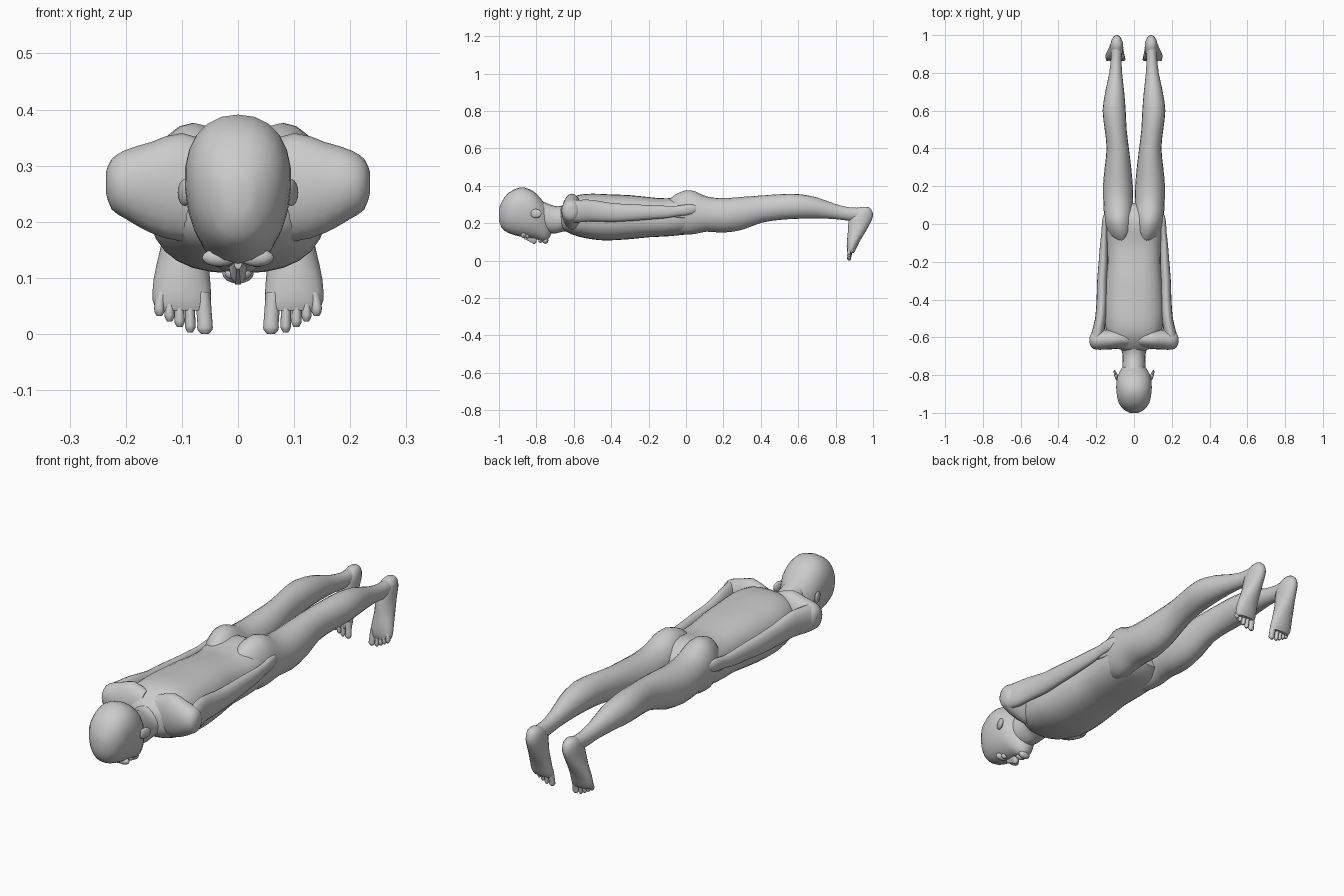
import bpy, bmesh, math
from mathutils import Vector

skin = bpy.data.materials.new("grey_skin")
skin.diffuse_color = (0.6, 0.6, 0.6, 1)


def smooth_stations(st, steps):
    """Catmull-Rom interpolation between cross-sections."""
    out = []
    for i in range(len(st) - 1):
        p0, p1, p2, p3 = st[max(i - 1, 0)], st[i], st[i + 1], st[min(i + 2, len(st) - 1)]
        for k in range(steps):
            t = k / steps
            out.append([0.5 * (2 * b + (c - a) * t + (2 * a - 5 * b + 4 * c - d) * t * t
                               + (3 * b - a - 3 * c + d) * t ** 3)
                        for a, b, c, d in zip(p0, p1, p2, p3)])
    out.append(list(st[-1]))
    return out


def loft(name, axis, st, sides=20, steps=2, power=2.0, taper=0.0, mirror=False):
    """Skin oval sections: (position, centre u, low v, high v, radius u).
    axis y: u=x, v=z.  axis z: u=x, v=y.  axis x: u=y, v=z."""
    place = {'y': lambda p, u, v: (u, p, v),
             'z': lambda p, u, v: (u, v, p),
             'x': lambda p, u, v: (p, u, v)}[axis]
    bm = bmesh.new()
    rings = []
    for p, cu, lo, hi, ru in smooth_stations(st, steps):
        ring = []
        for k in range(sides):
            a = 2 * math.pi * k / sides
            c, s = math.cos(a), math.sin(a)
            c = math.copysign(abs(c) ** (2 / power), c)
            s = math.copysign(abs(s) ** (2 / power), s)
            u = cu + ru * c * (1 + taper * s)
            ring.append(bm.verts.new(place(p, u, (lo + hi) / 2 + (hi - lo) / 2 * s)))
        rings.append(ring)
    for a, b in zip(rings, rings[1:]):
        for k in range(sides):
            j = (k + 1) % sides
            bm.faces.new((a[k], a[j], b[j], b[k]))
    bm.faces.new(rings[0])
    bm.faces.new(rings[-1])
    return finish(name, bm, mirror)


def blob(name, centre, radii, mirror=False, tilt=0.0):
    """Small ellipsoid, optionally turned about z."""
    bm = bmesh.new()
    bmesh.ops.create_uvsphere(bm, u_segments=12, v_segments=8, radius=1)
    for v in bm.verts:
        x, y, z = (v.co[i] * radii[i] for i in range(3))
        ct, sn = math.cos(tilt), math.sin(tilt)
        v.co = Vector((x * ct - y * sn, x * sn + y * ct, z)) + Vector(centre)
    return finish(name, bm, mirror)


def finish(name, bm, mirror):
    if mirror:
        geo = bmesh.ops.duplicate(bm, geom=bm.verts[:] + bm.edges[:] + bm.faces[:])["geom"]
        for v in geo:
            if isinstance(v, bmesh.types.BMVert):
                v.co.x *= -1
    bmesh.ops.recalc_face_normals(bm, faces=bm.faces[:])
    me = bpy.data.meshes.new(name)
    bm.to_mesh(me)
    bm.free()
    me.materials.append(skin)
    ob = bpy.data.objects.new(name, me)
    bpy.context.collection.objects.link(ob)
    bpy.ops.object.select_all(action='DESELECT')
    ob.select_set(True)
    bpy.context.view_layer.objects.active = ob
    bpy.ops.object.shade_smooth_by_angle(angle=math.radians(50))
    return ob


# Head, neck and facial features
loft("head", 'y', [
    (-1.0, 0, .215, .275, .022), (-.985, 0, .175, .315, .05), (-.95, 0, .148, .362, .08),
    (-.89, 0, .130, .391, .093), (-.84, 0, .122, .383, .093), (-.80, 0, .115, .358, .085),
    (-.765, 0, .103, .318, .066), (-.74, 0, .108, .29, .048), (-.72, 0, .145, .27, .03)],
    sides=24, taper=.1, power=2.2)
loft("neck", 'y', [
    (-.80, 0, .17, .33, .055), (-.75, 0, .15, .31, .062), (-.70, 0, .145, .292, .060),
    (-.66, 0, .155, .295, .07), (-.61, 0, .16, .32, .10)])
loft("nose", 'y', [
    (-.865, 0, .115, .15, .008), (-.835, 0, .100, .15, .011), (-.81, 0, .087, .15, .016),
    (-.80, 0, .098, .15, .014)], sides=10)
blob("brow", (.034, -.868, .136), (.03, .014, .016), True)
blob("eye", (.034, -.848, .131), (.015, .010, .012), True)
blob("lips", (0, -.778, .108), (.024, .012, .013))
blob("chin", (0, -.752, .108), (.028, .016, .018))
blob("ear", (.095, -.803, .252), (.009, .032, .024), True, tilt=-.3)

# Trunk from collar to pelvis
loft("torso", 'y', [
    (-.67, 0, .18, .285, .06), (-.64, 0, .155, .315, .115), (-.58, 0, .13, .35, .145),
    (-.50, 0, .114, .358, .158), (-.42, 0, .108, .355, .158), (-.30, 0, .115, .350, .150),
    (-.20, 0, .125, .340, .140), (-.10, 0, .130, .333, .145), (0, 0, .140, .350, .150),
    (.06, 0, .152, .33, .125), (.11, 0, .18, .28, .06)], sides=28, power=2.5)
loft("shoulder", 'x', [
    (.03, -.61, .17, .335, .045), (.10, -.61, .165, .358, .052), (.155, -.612, .18, .342, .053),
    (.20, -.615, .205, .328, .050), (.225, -.615, .222, .312, .038),
    (.235, -.615, .25, .29, .015)], mirror=True)

# Arms held against the sides, with hands beside the hips
loft("arm", 'y', [
    (-.65, .195, .225, .30, .018), (-.62, .198, .208, .322, .033), (-.57, .190, .205, .325, .033),
    (-.50, .177, .21, .325, .029), (-.40, .170, .207, .308, .028), (-.30, .169, .212, .302, .026),
    (-.20, .163, .22, .297, .024), (-.10, .160, .228, .293, .019), (-.05, .157, .238, .293, .016),
    (0, .154, .243, .300, .016), (.035, .152, .25, .300, .013), (.058, .150, .265, .292, .006)],
    sides=16, mirror=True)
loft("thumb", 'y', [
    (-.07, .150, .235, .262, .010), (-.03, .146, .228, .25, .010), (.01, .143, .228, .244, .007)],
    sides=10, mirror=True)

# Legs, starting with the buttocks and ending at the heels
loft("leg", 'y', [
    (-.10, .062, .20, .315, .03), (-.06, .070, .155, .352, .062), (0, .078, .140, .376, .076),
    (.05, .081, .143, .370, .078), (.11, .083, .155, .343, .079), (.20, .085, .150, .334, .079),
    (.30, .085, .165, .341, .070), (.40, .086, .202, .348, .059), (.50, .097, .218, .355, .058),
    (.60, .105, .224, .356, .061), (.70, .102, .226, .338, .050), (.80, .097, .222, .302, .034),
    (.88, .094, .213, .284, .028), (.94, .092, .22, .283, .028), (.975, .091, .23, .275, .02)],
    sides=20, mirror=True)

# Feet pointing down, each with five toes
loft("foot", 'z', [
    (.287, .091, .935, .975, .014), (.272, .091, .905, .992, .028), (.24, .091, .876, 1.0, .034),
    (.20, .093, .868, .985, .036), (.15, .097, .865, .957, .042), (.10, .100, .860, .927, .050),
    (.06, .100, .860, .908, .052), (.042, .098, .865, .897, .046)], mirror=True)
toes = [(.059, 0, .0135), (.085, .003, .009), (.104, .012, .009),
        (.122, .022, .0085), (.140, .032, .009)]
for i, (x, tip, r) in enumerate(toes):
    loft(f"toe_{i + 1}", 'z', [
        (.075, x * .9 + .01, .866, .898, r), (tip + .02, x, .862, .884, r),
        (tip + .008, x, .862, .882, r), (tip, x, .867, .878, r * .5)],
        sides=10, mirror=True)
